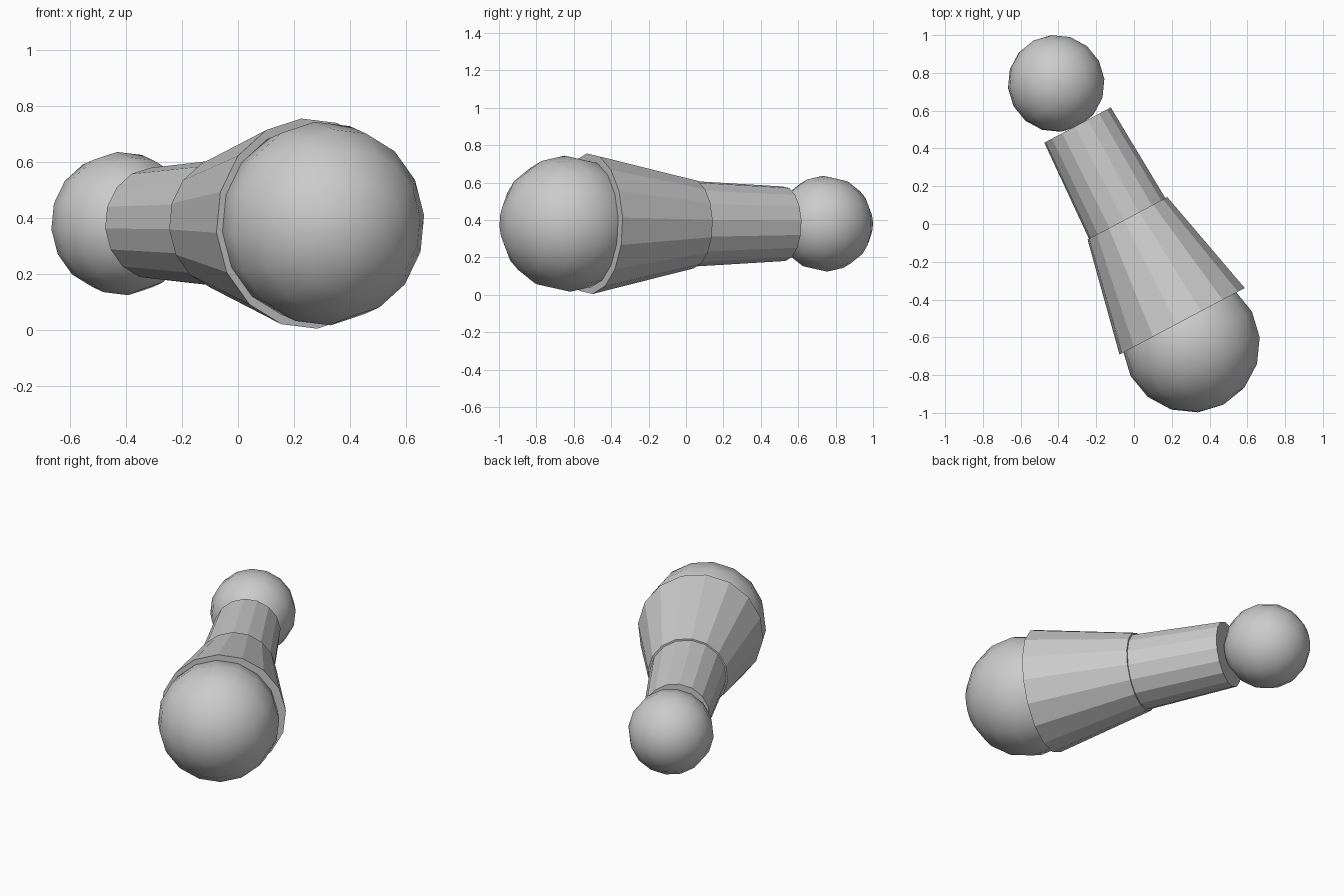
import bpy
import math
from mathutils import Matrix, Vector

cube = bpy.data.objects.get("Cube")
if cube:
    bpy.data.objects.remove(cube)

SIDES = 16
MID_Z = 0.38

# Single grey material
grey = bpy.data.materials.new("light_grey")
grey.use_nodes = True
colour = (0.6, 0.6, 0.6, 1)
grey.diffuse_color = colour
grey.node_tree.nodes["Principled BSDF"].inputs["Base Color"].default_value = colour

# Shared frame: local z runs along the limb from front to back
axis = Vector((-0.469, 0.883, 0)).normalized()
up = Vector((0, 0, 1))
side = up.cross(axis)
frame = Matrix((side, up, axis)).transposed().to_4x4() @ Matrix.Rotation(math.radians(-5), 4, "Z")


def finish(name, centre):
    obj = bpy.context.object
    obj.name = name
    obj.matrix_world = Matrix.Translation(centre) @ frame
    obj.data.materials.append(grey)
    return obj


def segment(name, start, end, r_start, r_end):
    """Capped, flat-sided tapered tube between two points."""
    a, b = Vector((*start, MID_Z)), Vector((*end, MID_Z))
    bpy.ops.mesh.primitive_cone_add(vertices=SIDES, radius1=r_start, radius2=r_end,
                                    depth=(b - a).length)
    finish(name, (a + b) / 2)


def ball(name, centre, radius):
    """Smooth ball with its poles on the limb axis."""
    bpy.ops.mesh.primitive_uv_sphere_add(segments=SIDES, ring_count=SIDES // 2, radius=radius)
    bpy.ops.object.shade_smooth()
    finish(name, (*centre, MID_Z))


# Two tapered segments joined in the middle
segment("wide_segment", (0.255, -0.515), (-0.035, 0.03), 0.377, 0.24)
segment("narrow_segment", (-0.035, 0.03), (-0.30, 0.523), 0.23, 0.2)

# End joints
ball("large_joint", (0.303, -0.634), 0.365)
ball("small_joint", (-0.412, 0.744), 0.257)
